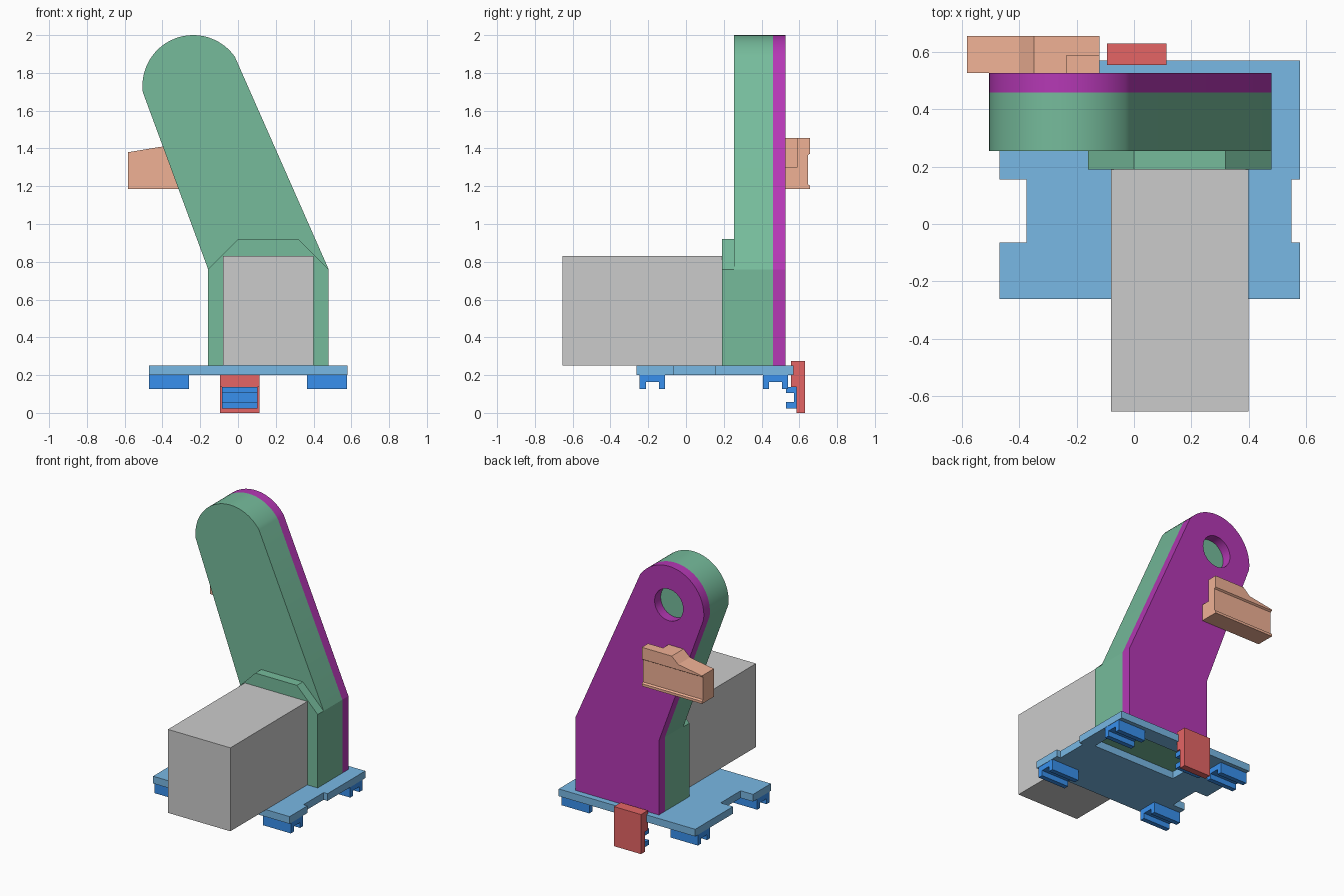
import bpy, bmesh, math
from mathutils import Vector

if "Cube" in bpy.data.objects:
    bpy.data.objects.remove(bpy.data.objects["Cube"])


def material(name, rgb):
    m = bpy.data.materials.new(name)
    m.diffuse_color = (*rgb, 1)
    m.use_nodes = True
    m.node_tree.nodes["Principled BSDF"].inputs["Base Color"].default_value = m.diffuse_color
    return m


GREEN = material("green", (0.18, 0.50, 0.33))
PURPLE = material("purple", (0.46, 0.04, 0.46))
BLUE = material("blue", (0.19, 0.48, 0.78))
DEEP_BLUE = material("deep_blue", (0.04, 0.28, 0.85))
RED = material("red", (0.78, 0.13, 0.13))
ORANGE = material("orange", (0.87, 0.44, 0.30))


def extrude(name, profile, axis, lo, hi, mat=None):
    """Extrude a 2D profile along an axis; the profile uses the other two axes in order."""
    place = {'X': lambda a, b, d: (d, a, b),
             'Y': lambda a, b, d: (a, d, b),
             'Z': lambda a, b, d: (a, b, d)}[axis]
    bm = bmesh.new()
    face = bm.faces.new([bm.verts.new(place(a, b, lo)) for a, b in profile])
    new = bmesh.ops.extrude_face_region(bm, geom=[face], use_keep_orig=True)["geom"]
    bmesh.ops.translate(bm, vec=Vector(place(0, 0, hi - lo)),
                        verts=[v for v in new if isinstance(v, bmesh.types.BMVert)])
    bmesh.ops.recalc_face_normals(bm, faces=bm.faces)
    mesh = bpy.data.meshes.new(name)
    bm.to_mesh(mesh)
    bm.free()
    ob = bpy.data.objects.new(name, mesh)
    bpy.context.collection.objects.link(ob)
    if mat:
        mesh.materials.append(mat)
    return ob


def rect(a0, a1, b0, b1):
    return [(a0, b0), (a1, b0), (a1, b1), (a0, b1)]


def arc(cx, cy, r, start, end, n):
    angles = [math.radians(start + (end - start) * i / n) for i in range(n + 1)]
    return [(cx + r * math.cos(t), cy + r * math.sin(t)) for t in angles]


def cut(ob, cutter):
    mod = ob.modifiers.new("cut", 'BOOLEAN')
    mod.operation = 'DIFFERENCE'
    mod.solver = 'EXACT'
    mod.object = cutter
    bpy.context.view_layer.objects.active = ob
    bpy.ops.object.modifier_apply(modifier=mod.name)
    bpy.data.objects.remove(cutter)


def smooth(ob):
    bpy.ops.object.select_all(action='DESELECT')
    ob.select_set(True)
    bpy.context.view_layer.objects.active = ob
    bpy.ops.object.shade_smooth_by_angle(angle=math.radians(20))


# Leaning arm housing and its rear cover
CX, CZ = -0.237, 1.731
arm = [(-0.16, 0.25), (0.48, 0.25), (0.48, 0.76)] \
    + arc(CX, CZ, 0.269, 35, 187, 32) + [(-0.16, 0.765)]
smooth(extrude("arm_housing", arm, 'Y', 0.255, 0.46, GREEN))
cover = extrude("arm_cover", arm, 'Y', 0.46, 0.527, PURPLE)
cut(cover, extrude("hole_cutter", arc(CX, CZ, 0.11, 0, 348.75, 31), 'Y', 0.4599, 0.6))
smooth(cover)

# Raised mounting pad and motor block
extrude("mounting_pad", [(-0.16, 0.25), (0.48, 0.25), (0.48, 0.76), (0.32, 0.92),
                         (0, 0.92), (-0.16, 0.76)], 'Y', 0.19, 0.255, GREEN)
extrude("motor_block", rect(-0.08, 0.40, 0.25, 0.83), 'Y', -0.655, 0.19)

# Base plate with side notches and an opening under the housing
plate = extrude("base_plate", [(-0.47, -0.262), (0.58, -0.262), (0.58, -0.065), (0.55, -0.065),
                               (0.55, 0.155), (0.58, 0.155), (0.58, 0.57), (-0.47, 0.57),
                               (-0.47, 0.155), (-0.375, 0.155), (-0.375, -0.065),
                               (-0.47, -0.065)], 'Z', 0.2, 0.25, BLUE)
cut(plate, extrude("opening_cutter", rect(-0.16, 0.48, 0.19, 0.46), 'Z', 0.1, 0.3))


# Channel clips under the plate
def channel(u0, u1, wall, base, slot, tip):
    return [(u0, base), (u1, base), (u1, tip), (u1 - wall, tip),
            (u1 - wall, slot), (u0 + wall, slot), (u0 + wall, tip), (u0, tip)]


for side, x0, x1 in (("left", -0.47, -0.26), ("right", 0.365, 0.578)):
    for end, y0 in (("front", -0.245), ("rear", 0.407)):
        extrude(f"clip_{end}_{side}", channel(y0, y0 + 0.134, 0.033, 0.2, 0.163, 0.126),
                'X', x0, x1, DEEP_BLUE)

# Rear tab and its sideways clip
extrude("rear_tab", [(0.585, 0), (0.63, 0), (0.63, 0.275), (0.555, 0.275),
                     (0.555, 0.138), (0.585, 0.138)], 'X', -0.095, 0.113, RED)
extrude("rear_tab_clip", [(y, z) for z, y in channel(0.024, 0.138, 0.034, 0.586, 0.572, 0.53)],
        'X', -0.085, 0.103, DEEP_BLUE)

# Side bracket: stepped outline, corner pocket and grooved back
bracket = extrude("side_bracket", [(-0.583, 1.185), (-0.12, 1.185), (-0.12, 1.455), (-0.35, 1.455),
                                   (-0.40, 1.41), (-0.583, 1.38)], 'Y', 0.527, 0.657, ORANGE)
cut(bracket, extrude("pocket_cutter", rect(-0.235, 0, 1.30, 1.6), 'Y', 0.5, 0.588))
cut(bracket, extrude("groove_cutter", [(0.645, 1.21), (0.7, 1.175), (0.7, 1.40), (0.645, 1.365)],
                     'X', -0.7, 0))
